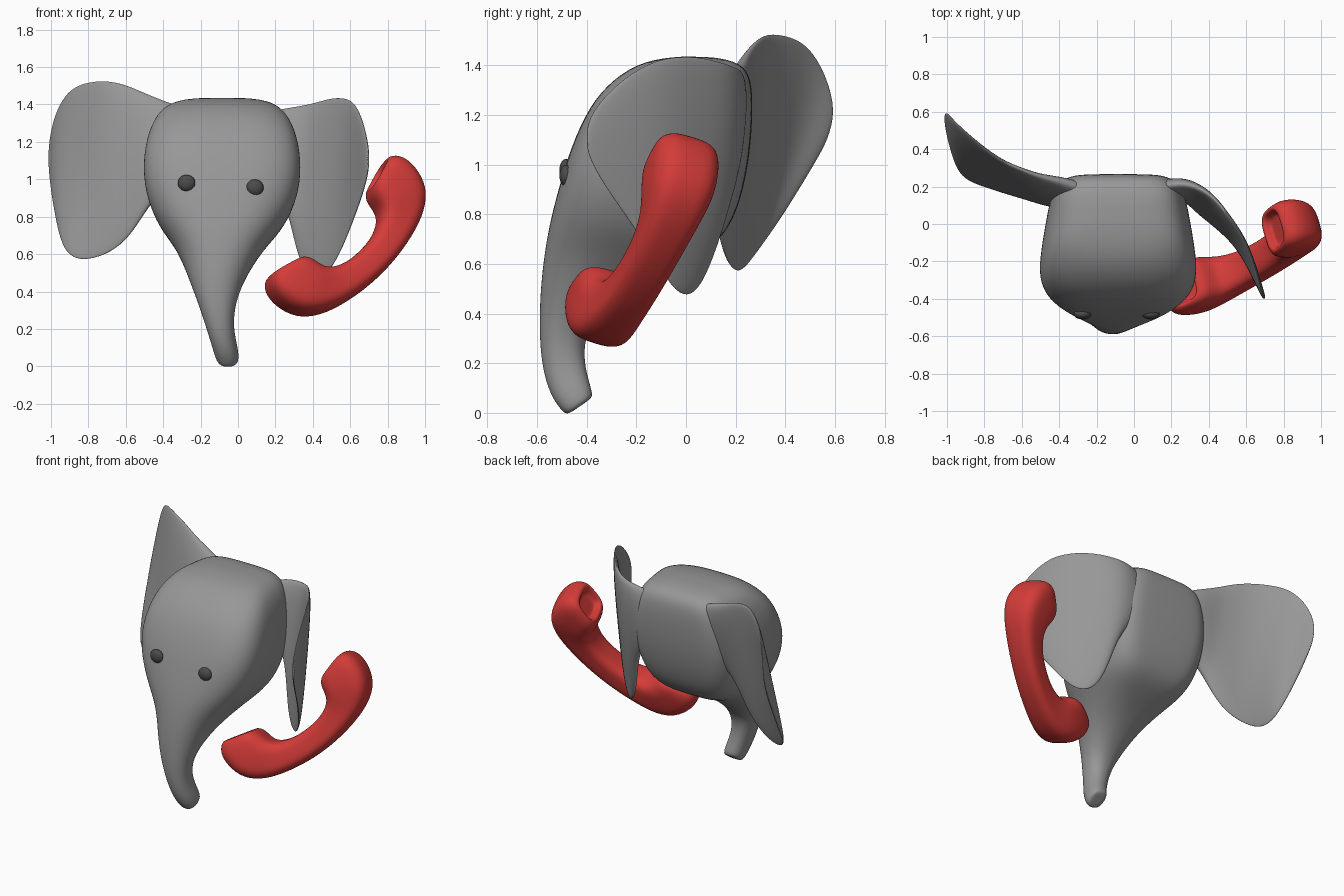
import bpy, bmesh, math
from mathutils import Vector as V


def material(name, rgb):
    m = bpy.data.materials.new(name)
    m.diffuse_color = (*rgb, 1)
    return m


GREY = material("elephant grey", (0.31, 0.31, 0.31))
RED = material("phone red", (0.66, 0.045, 0.04))
DARK = material("eye dark grey", (0.07, 0.07, 0.07))


def finish(bm, name, mat, levels=2):
    bmesh.ops.recalc_face_normals(bm, faces=bm.faces)
    for f in bm.faces:
        f.smooth = True
    me = bpy.data.meshes.new(name)
    bm.to_mesh(me)
    bm.free()
    me.materials.append(mat)
    ob = bpy.data.objects.new(name, me)
    bpy.context.collection.objects.link(ob)
    if levels:
        mod = ob.modifiers.new("smooth", 'SUBSURF')
        mod.levels = mod.render_levels = levels
    return ob


def ring(p, q, side, half, n, taper=0.0, n_back=None, count=32):
    """Superellipse between p and q, widened along side; taper narrows the q end."""
    mid, axis = (p + q) / 2, (q - p) / 2
    pts = []
    for i in range(count):
        a = 2 * math.pi * i / count
        c, s = math.cos(a), math.sin(a)
        e = 2 / (n_back if n_back and c > 0 else n)
        t = math.copysign(abs(c) ** e, c)
        w = math.copysign(abs(s) ** e, s)
        pts.append(mid + axis * t + side * (w * half * (1 - taper * t)))
    return pts


def loft(name, rings, mat):
    bm = bmesh.new()
    loops = [[bm.verts.new(p) for p in r] for r in rings]
    n = len(loops[0])
    for a, b in zip(loops, loops[1:]):
        for i in range(n):
            j = (i + 1) % n
            bm.faces.new((a[i], a[j], b[j], b[i]))
    for end in (loops[0], loops[-1]):
        c = bm.verts.new(sum((v.co for v in end), V()) / n)
        for i in range(n):
            bm.faces.new((end[i], end[(i + 1) % n], c))
    return finish(bm, name, mat)


# Head and trunk: centre x, half width, front y z, back y z, squareness, taper
HEAD = [
    (-.085, .14, -.02, 1.437, .12, 1.432, 2.4, .04),
    (-.085, .27, -.17, 1.420, .22, 1.412, 2.6, .08),
    (-.085, .345, -.29, 1.350, .265, 1.35, 2.8, .11),
    (-.085, .392, -.39, 1.240, .27, 1.22, 3.0, .14),
    (-.085, .412, -.465, 1.07, .26, 1.05, 3.1, .15),
    (-.085, .395, -.510, .92, .225, .86, 2.8, .14),
    (-.087, .335, -.547, .78, .155, .70, 2.5, .10),
    (-.093, .25, -.569, .66, .03, .63, 2.3, .04),
    (-.105, .185, -.583, .54, -.17, .54, 2.2, 0),
    (-.115, .130, -.590, .42, -.33, .42, 2.2, 0),
    (-.111, .092, -.590, .30, -.405, .32, 2.2, 0),
    (-.096, .072, -.579, .18, -.412, .22, 2.2, 0),
    (-.070, .067, -.547, .070, -.395, .14, 2.2, 0),
    (-.055, .062, -.495, .000, -.375, .075, 2.3, 0),
    (-.054, .045, -.475, -.006, -.382, .058, 2.3, 0),
]
loft("head_and_trunk", [ring(V((x, fy, fz)), V((x, by, bz)), V((1, 0, 0)), h, n, k, n + 18 * k)
                        for x, h, fy, fz, by, bz, n, k in HEAD], GREY)


# Ears: thin lofts from the head outward, each row a top point, a bottom point and a half thickness
def ear(name, rows):
    tops = [V(r[0:3]) for r in rows]
    lows = [V(r[3:6]) for r in rows]
    mids = [(a + b) / 2 for a, b in zip(tops, lows)]
    rings = []
    for i, r in enumerate(rows):
        along = mids[min(i + 1, len(rows) - 1)] - mids[max(i - 1, 0)]
        normal = along.cross(lows[i] - tops[i]).normalized()
        rings.append(ring(tops[i], lows[i], normal, r[6], 2.2))
    loft(name, rings, GREY)


ear("spread_ear", [
    (-.22, .17, 1.36, -.28, .10, 1.02, .06),
    (-.36, .225, 1.405, -.42, .11, .93, .06),
    (-.50, .25, 1.462, -.50, .12, .82, .045),
    (-.60, .29, 1.508, -.58, .14, .69, .036),
    (-.72, .34, 1.535, -.68, .165, .605, .03),
    (-.86, .455, 1.51, -.80, .20, .565, .024),
    (-.925, .515, 1.45, -.885, .23, .575, .02),
    (-.975, .565, 1.36, -.94, .28, .64, .018),
    (-1.008, .605, 1.22, -.97, .38, .78, .015),
    (-1.012, .57, 1.10, -.995, .47, .93, .008)])
ear("listening_ear", [
    (.10, .19, 1.35, .18, .18, .98, .05),
    (.25, .225, 1.38, .26, .15, .85, .055),
    (.35, .195, 1.395, .30, .12, .68, .045),
    (.43, .14, 1.415, .34, .07, .53, .036),
    (.50, .05, 1.437, .40, .02, .465, .03),
    (.56, -.03, 1.437, .47, -.04, .48, .024),
    (.61, -.12, 1.425, .54, -.11, .59, .02),
    (.655, -.25, 1.355, .605, -.21, .75, .018),
    (.688, -.37, 1.23, .67, -.34, .93, .014),
    (.698, -.40, 1.15, .695, -.395, 1.04, .008)])

# Eyes: flattened balls on the face
for name, x, z in (("eye_left", -.275, .98), ("eye_right", .09, .955)):
    bm = bmesh.new()
    bmesh.ops.create_uvsphere(bm, u_segments=24, v_segments=14, radius=1)
    for v in bm.verts:
        v.co = V((x + v.co.x * .047, -.482 + v.co.y * .028, z + v.co.z * .044))
    finish(bm, name, DARK, 0)

# Phone handset: half profile (outer a b, inner a b, half width), mirrored along its length
A, B = V((.65, .39, .65)).normalized(), V((-1, 0, 1)).normalized()
C = A.cross(B)
O = V((.635, -.178, .635))
HALF = [
    (-.435, .165, -.325, .135, .065),
    (-.445, .170, -.315, .140, .085),
    (-.460, .222, -.300, .175, .098),
    (-.492, .224, -.280, .168, .118),
    (-.540, .180, -.255, .140, .138),
    (-.552, .085, -.245, .100, .140),
    (-.515, -.040, -.235, .055, .135),
    (-.410, -.122, -.200, .020, .115),
    (-.265, -.167, -.140, -.008, .101),
    (-.090, -.194, -.060, -.024, .095),
]
rows = HALF + [(-oa, ob, -ia, ib, h) for oa, ob, ia, ib, h in reversed(HALF)]
loft("phone_handset", [ring(O + A * oa + B * ob, O + A * ia + B * ib, C, h, 3.2)
                       for oa, ob, ia, ib, h in rows], RED)
